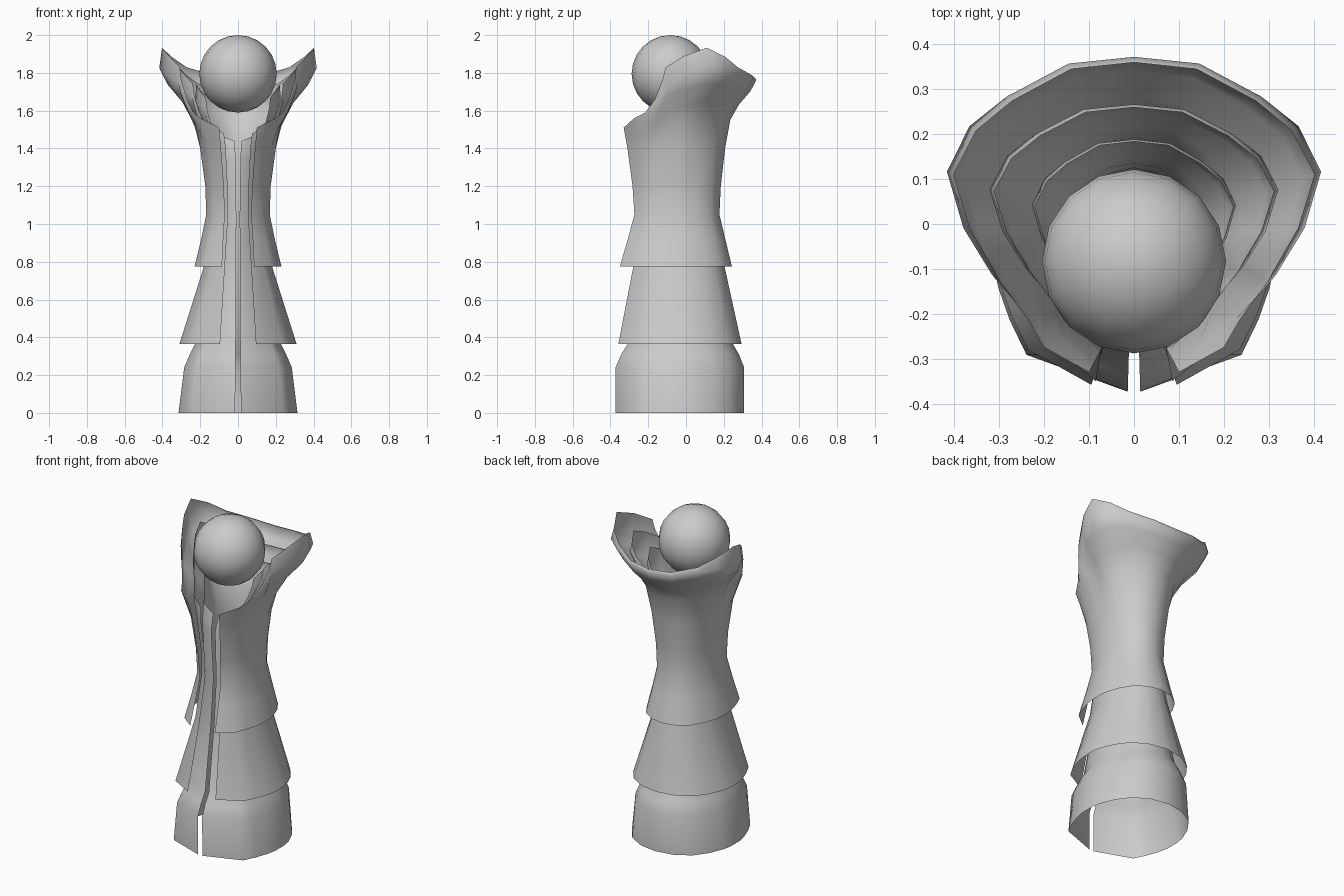
import bpy
import math

# Half cross-section, front edge -> centre back (fractions of half width / half depth)
SECTION = [(0, -1), (.76, -.76), (.88, -.53), (.96, -.32), (1, -.13), (1, 0), (1, .12),
           (.97, .27), (.85, .54), (.66, .78), (.36, .94), (0, 1)]
# Collar rim of the outer robe, same column order
RIM = [(.1, -.33, 1.51), (.2, -.275, 1.56), (.235, -.215, 1.59), (.27, -.165, 1.66),
       (.3, -.125, 1.76), (.308, -.108, 1.83), (.365, -.01, 1.89), (.402, .11, 1.933),
       (.352, .208, 1.885), (.272, .274, 1.83), (.14, .345, 1.79), (0, .36, 1.778)]
# Outward bulge of the collar below the rim, and height shift of the flare, per column
BULGE = [0, 0, 0, .02, .05, .08, .09, .07, .08, .08, .08, .08]
SHIFT = [0, 0, 0, 0, -.03, -.05, -.06, -.06, 0, .08, .1, .1]
# Collar flare: (height fraction, outward fraction, share of the bulge)
FLARE = [(.3, .18, 0), (.52, .47, .2), (.7, .82, .7), (.86, 1, 1), (1, 1, 0)]


def body_ring(z, rx, yf, yb, gap):
    mid, half = (yf + yb) / 2, (yb - yf) / 2
    return [(gap if i == 0 else u * rx, mid + half * v, z)
            for i, (u, v) in enumerate(SECTION)]


def make_robe(name, rows, rim_gap, sx, sy, oy, z0, sz):
    rings = [body_ring(*r) for r in rows]
    base = rings[-1]
    rim = [(rim_gap if i == 0 else x * sx, y * sy + oy, z0 + (z - 1.51) * sz)
           for i, (x, y, z) in enumerate(RIM)]
    for t, f, k in FLARE:
        ring = []
        for i, (b, r) in enumerate(zip(base, rim)):
            g = t if i < 3 else f + k * BULGE[i]
            h = t if t == 1 else t + SHIFT[i]
            ring.append((b[0] + (r[0] - b[0]) * g, b[1] + (r[1] - b[1]) * g,
                         b[2] + (r[2] - b[2]) * h))
        rings.append(ring)
    # Mirror each ring across x and skin neighbouring rings
    verts, faces = [], []
    for ring in rings:
        verts += ring + [(-x, y, z) for x, y, z in reversed(ring[:-1])]
    n = 2 * len(SECTION) - 1
    for j in range(len(rings) - 1):
        for i in range(n - 1):
            a = j * n + i
            faces.append((a, a + 1, a + n + 1, a + n))
    mesh = bpy.data.meshes.new(name)
    mesh.from_pydata(verts, [], faces)
    ob = bpy.data.objects.new(name, mesh)
    bpy.context.collection.objects.link(ob)
    bpy.ops.object.select_all(action='DESELECT')
    ob.select_set(True)
    bpy.context.view_layer.objects.active = ob
    bpy.ops.object.shade_smooth_by_angle(angle=math.radians(75))
    return ob


# Robe rows: z, half width, front y, back y, half opening
make_robe("outer_robe",
          [(.775, .23, -.35, .243, .085), (.92, .195, -.308, .208, .078),
           (1.05, .168, -.273, .177, .07), (1.2, .173, -.283, .184, .075),
           (1.4, .2, -.31, .207, .09)],
          .1, 1, 1, 0, 1.51, 1)
make_robe("middle_robe",
          [(.365, .31, -.358, .294, .095), (.77, .182, -.28, .205, .07),
           (1.05, .145, -.248, .152, .052), (1.2, .15, -.253, .159, .055),
           (1.4, .175, -.273, .178, .065)],
          .075, .775, .75, -.01, 1.48, .82)
make_robe("inner_robe",
          [(0, .315, -.373, .308, .015), (.24, .285, -.373, .308, .014),
           (.31, .255, -.343, .28, .013), (.37, .225, -.305, .245, .012),
           (.78, .155, -.25, .158, .01), (1.05, .125, -.228, .115, .009),
           (1.35, .14, -.245, .125, .013)],
          .018, .55, .58, -.025, 1.44, .7)

# Head
bpy.ops.mesh.primitive_uv_sphere_add(segments=16, ring_count=12, radius=.205,
                                     location=(0, -.083, 1.795))
head = bpy.context.object
head.name = "head"
bpy.ops.object.shade_smooth()
